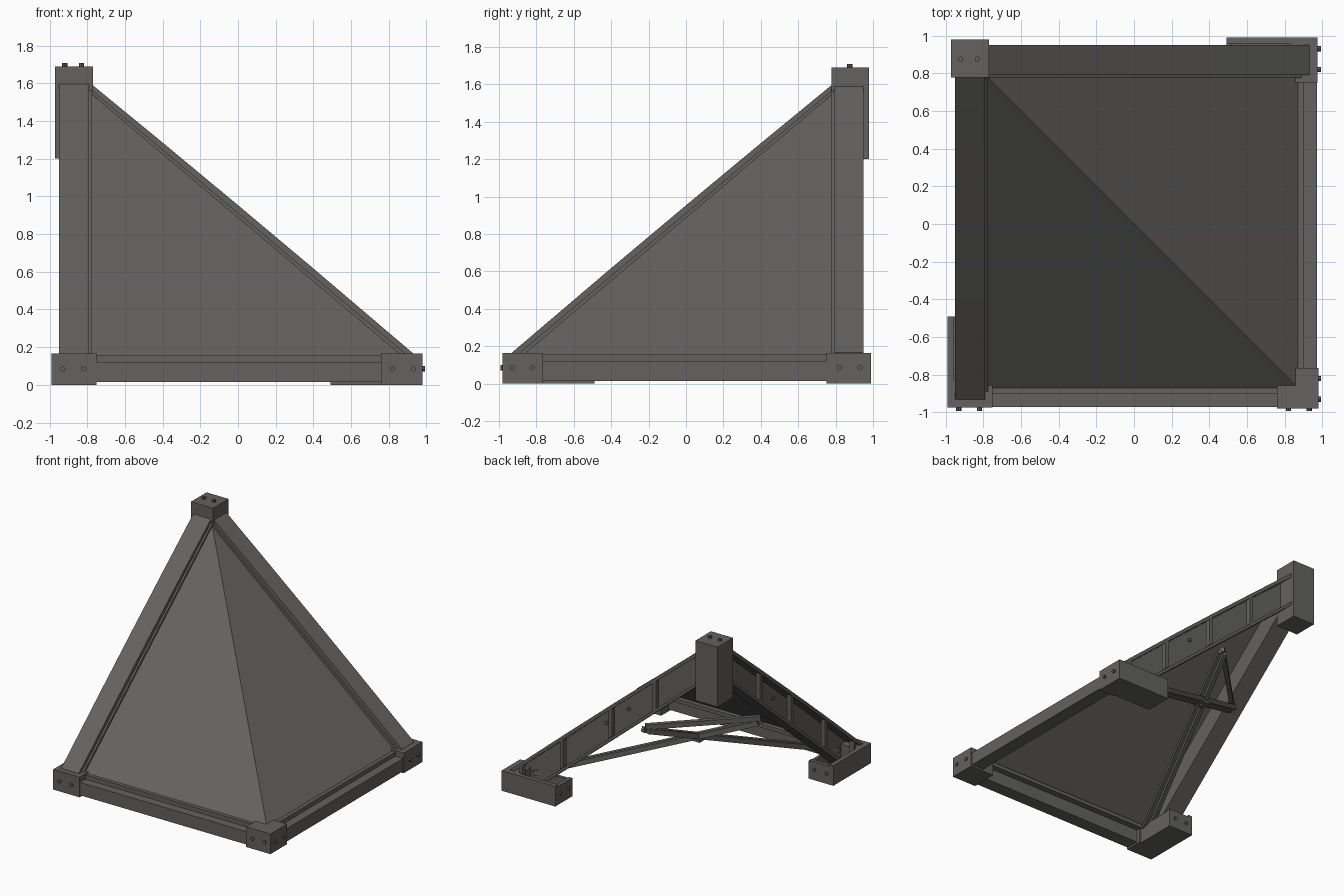
import bpy, bmesh, math
from mathutils import Vector, Matrix

if "Cube" in bpy.data.objects:
    bpy.data.objects.remove(bpy.data.objects["Cube"])

mat = bpy.data.materials.new("dark_grey")
mat.diffuse_color = (0.125, 0.122, 0.116, 1)
mat.use_nodes = True
mat.node_tree.nodes["Principled BSDF"].inputs["Base Color"].default_value = mat.diffuse_color

# Reflection across the hip plane: (x, y) -> (-y, -x)
MIRROR = Matrix(((0, -1, 0, 0), (-1, 0, 0, 0), (0, 0, 1, 0), (0, 0, 0, 1)))


def prism(bm, pts, vec):
    """Extrude a closed polygon along vec."""
    a = [bm.verts.new(p) for p in pts]
    b = [bm.verts.new(Vector(p) + Vector(vec)) for p in pts]
    n = len(pts)
    bm.faces.new(a)
    bm.faces.new(b[::-1])
    for i in range(n):
        bm.faces.new((a[i], b[i], b[(i + 1) % n], a[(i + 1) % n]))


def box(bm, x0, x1, y0, y1, z0, z1):
    prism(bm, [(x0, y0, z0), (x1, y0, z0), (x1, y1, z0), (x0, y1, z0)], (0, 0, z1 - z0))


def side(bm, x0, x1, profile):
    """Profile in (y, z), extruded across x."""
    prism(bm, [(x0, y, z) for y, z in profile], (x1 - x0, 0, 0))


def bar(bm, p, q, w, h):
    """Rectangular bar between two points."""
    p, q = Vector(p), Vector(q)
    d = q - p
    s = d.cross(Vector((0, 0, 1))).normalized() * w / 2
    u = s.cross(d).normalized() * h / 2
    prism(bm, [p + s + u, p - s + u, p - s - u, p + s - u], d)


def bolt(bm, p, axis, r=0.014, h=0.018):
    z = Vector(axis)
    x = z.orthogonal().normalized()
    y = z.cross(x)
    ring = [Vector(p) + r * (math.cos(k * math.pi / 4) * x + math.sin(k * math.pi / 4) * y)
            for k in range(8)]
    prism(bm, ring, z * h)


def part(names, build):
    """One object per name; the second is the reflected copy."""
    for i, name in enumerate(names):
        bm = bmesh.new()
        build(bm)
        if i:
            bm.transform(MIRROR)
        bmesh.ops.recalc_face_normals(bm, faces=bm.faces)
        me = bpy.data.meshes.new(name)
        bm.to_mesh(me)
        bm.free()
        me.materials.append(mat)
        bpy.context.collection.objects.link(bpy.data.objects.new(name, me))


def line(y, drop=0.0):
    """Height of the sloping beam's top edge, slightly bowed."""
    return 0.165 + 0.835 * (y + 0.93) + 0.012 * (1 - y * y) - drop


# Sloping roof panels meeting at the hip
def panel(bm):
    prism(bm, [(-0.79, -0.87, 0.155), (0.87, -0.87, 0.155), (-0.79, 0.79, 1.555)], (0, 0, -0.025))
part(["front_panel", "right_panel"], panel)


# Sloping channel beams: flanges, web and stiffener posts
def beam(bm):
    run = [-0.93, -0.4, 0.0, 0.4, 0.8]
    side(bm, -0.95, -0.79, [(y, line(y)) for y in run] + [(y, line(y, 0.035)) for y in run[::-1]])
    side(bm, -0.95, -0.79, [(-0.75, 0.06), (0.8, line(0.8, 0.25)), (0.8, line(0.8, 0.28)), (-0.75, 0.03)])
    side(bm, -0.82, -0.795, [(-0.93, 0.15), (0.8, line(0.8, 0.01)), (0.8, line(0.8, 0.27)),
                             (-0.75, 0.04), (-0.93, 0.03)])
    for y in (-0.85, -0.48, -0.04, 0.36):
        side(bm, -0.945, -0.905, [(y, line(y, 0.02)), (y + 0.03, line(y + 0.03, 0.02)),
                                  (y + 0.03, max(0.03, line(y + 0.03, 0.26))),
                                  (y, max(0.03, line(y, 0.26)))])
    for y in (-0.14, 0.06):
        bolt(bm, (-0.82, y, line(y, 0.12)), (-1, 0, 0))
part(["left_beam", "back_beam"], beam)


# Trim strip where panel meets beam
def trim(bm):
    side(bm, -0.79, -0.775, [(-0.89, 0.165), (0.79, line(0.79, 0.03)),
                             (0.79, line(0.79, 0.07)), (-0.89, 0.12)])
part(["left_trim", "back_trim"], trim)


# Horizontal eave beams
def eave(bm):
    side(bm, -0.78, 0.8, [(-0.97, 0.015), (-0.97, 0.12), (-0.9, 0.12), (-0.9, 0.155),
                          (-0.86, 0.155), (-0.86, 0.015)])
    box(bm, -0.78, 0.8, -0.86, -0.81, 0.12, 0.15)
part(["front_eave_beam", "right_eave_beam"], eave)


# Tray brackets at the beam feet
def foot(bm):
    box(bm, -0.99, -0.77, -0.975, -0.49, 0, 0.03)
    box(bm, -0.99, -0.955, -0.975, -0.49, 0, 0.165)
    box(bm, -0.79, -0.765, -0.975, -0.49, 0, 0.14)
    box(bm, -0.99, -0.77, -0.52, -0.49, 0, 0.15)
    box(bm, -0.99, -0.75, -0.975, -0.83, 0, 0.165)
    for x in (-0.93, -0.82):
        bolt(bm, (x, -0.975, 0.085), (0, -1, 0))
        bolt(bm, (x, -0.49, 0.085), (0, 1, 0), h=0.012)
part(["front_left_bracket", "back_right_bracket"], foot)


# Front right corner block
def corner(bm):
    box(bm, 0.76, 0.98, -0.98, -0.765, 0, 0.165)
    for c in (0.82, 0.93):
        bolt(bm, (c, -0.98, 0.085), (0, -1, 0), h=0.012)
        bolt(bm, (0.98, -c, 0.085), (1, 0, 0), h=0.012)
part(["corner_block"], corner)


# Apex block
def apex(bm):
    box(bm, -0.97, -0.77, 0.778, 0.978, 1.2, 1.69)
    for x in (-0.92, -0.83):
        bolt(bm, (x, 0.875, 1.69), (0, 0, 1))
part(["apex_block"], apex)


# Crossed inner braces, each a pair of thin bars
def brace(bm):
    for d in (-0.025, 0.025):
        bar(bm, (-0.80 + d, -0.8, 0.13), (-0.2 + d, 0.81, 0.74), 0.03, 0.04)
part(["left_brace", "right_brace"], brace)


# Tie between the beams, above the crossing
def tie(bm):
    bar(bm, (-0.2, 0.81, 0.77), (-0.81, 0.2, 0.77), 0.035, 0.04)
part(["tie_bar"], tie)


# Bolt plate where the braces cross
def plate(bm):
    box(bm, -0.41, -0.32, 0.32, 0.41, 0.54, 0.56)
    bolt(bm, (-0.365, 0.365, 0.54), (0, 0, -1))
part(["brace_plate"], plate)
